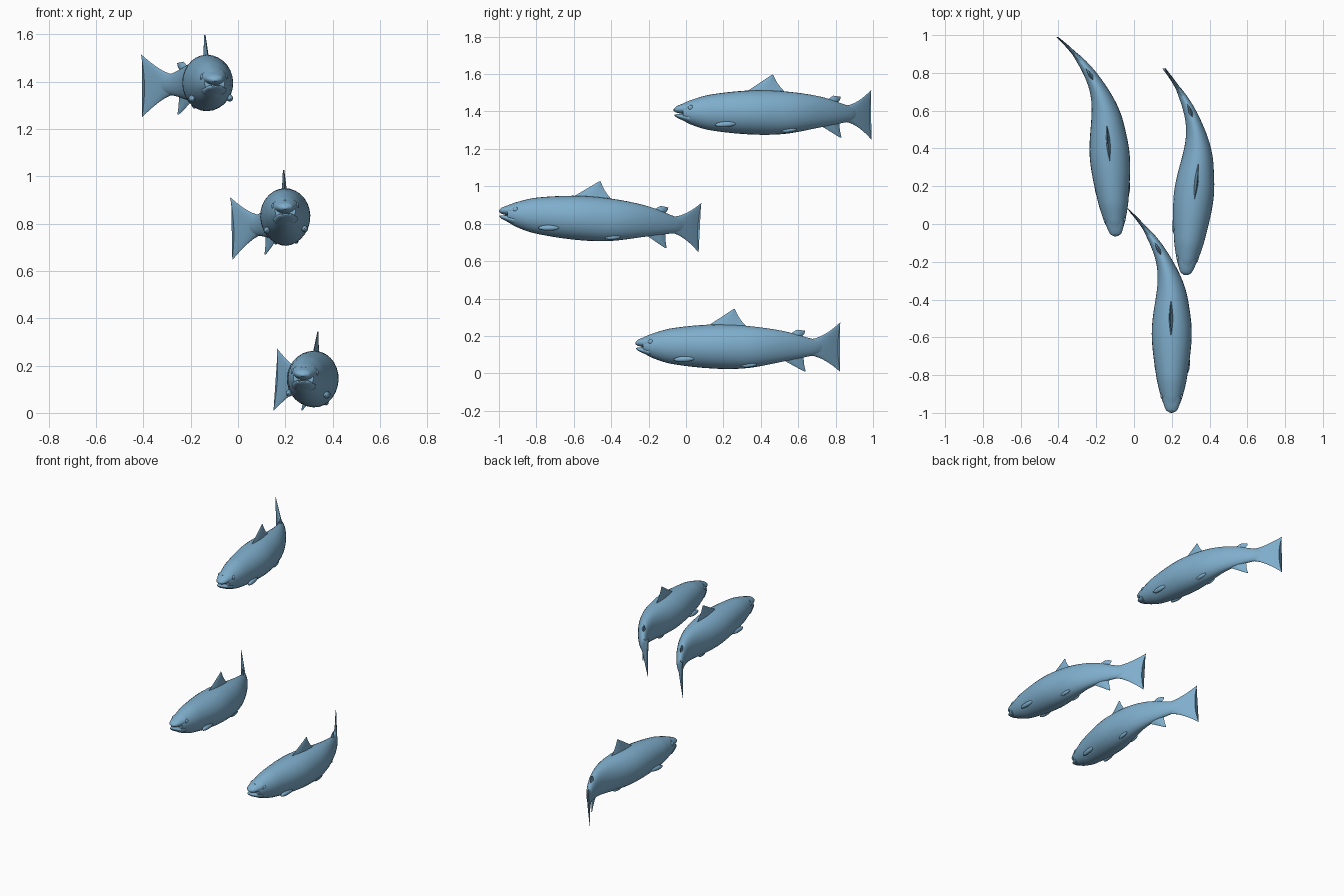
import bpy, bmesh, math
from mathutils import Matrix, Vector

if "Cube" in bpy.data.objects:
    bpy.data.objects.remove(bpy.data.objects["Cube"])

blue = bpy.data.materials.new("fish_blue")
blue.diffuse_color = (0.21, 0.42, 0.60, 1)
blue.use_nodes = True
blue.node_tree.nodes["Principled BSDF"].inputs["Base Color"].default_value = blue.diffuse_color


def bend(x, s, z):
    """Place a point given along a straight fish onto the curved spine."""
    y = s * 1.018
    t = max(0.0, y - 0.57)
    slope = -1.02 * 2.2 * t ** 1.2
    n = math.hypot(1, slope)
    return Vector((-1.02 * t ** 2.2 + x / n, y - x * slope / n, z))


def smooth_rows(rows, steps):
    """Cubic interpolation through rows of (s, top, bottom, half_width)."""
    def tangent(i, k):
        a, b = rows[max(i - 1, 0)], rows[min(i + 1, len(rows) - 1)]
        return (b[k] - a[k]) / (b[0] - a[0])
    out = []
    for i in range(len(rows) - 1):
        p, q = rows[i], rows[i + 1]
        h = q[0] - p[0]
        for j in range(steps):
            u = j / steps
            row = [p[0] + h * u]
            for k in (1, 2, 3):
                row.append((2*u**3 - 3*u**2 + 1) * p[k] + (u**3 - 2*u**2 + u) * h * tangent(i, k)
                           + (3*u**2 - 2*u**3) * q[k] + (u**3 - u**2) * h * tangent(i + 1, k))
            out.append(row)
    return out + [list(rows[-1])]


parts = []


def finish(bm, name):
    bmesh.ops.remove_doubles(bm, verts=bm.verts, dist=0.0002)
    bmesh.ops.recalc_face_normals(bm, faces=bm.faces)
    me = bpy.data.meshes.new(name)
    bm.to_mesh(me)
    bm.free()
    me.materials.append(blue)
    me.shade_smooth()
    me.set_sharp_from_angle(angle=math.radians(50))
    parts.append(me)


def loft(name, rows, steps, fork=0.0, sides=28):
    """Elliptical rings along the spine; fork sweeps the ring ends backwards."""
    bm = bmesh.new()
    rings = []
    first, last = rows[0][0], rows[-1][0]
    for s, top, bot, w in smooth_rows(rows, steps):
        ring = []
        for i in range(sides):
            a = 2 * math.pi * i / sides
            c = math.sin(a)
            z = (top + bot) / 2 + (top - bot) / 2 * c
            sweep = fork * c * c * (s - first) / (last - first)
            ring.append(bm.verts.new(bend(w * math.cos(a), s + sweep, z)))
        rings.append(ring)
    for a, b in zip(rings, rings[1:]):
        for i in range(sides):
            j = (i + 1) % sides
            bm.faces.new((a[i], a[j], b[j], b[i]))
    bm.faces.new(rings[0])
    bm.faces.new(rings[-1])
    finish(bm, name)


def fin(name, root, tip, thick, scoop=0.0, n=10, levels=5):
    """Lens-shaped blade; root and tip are (front_s, front_z, back_s, back_z)."""
    bm = bmesh.new()
    sheets = []
    for side in (-1, 1):
        grid = []
        for level in range(levels + 1):
            v = level / levels
            fs, fz, bs, bz = [a + (b - a) * v for a, b in zip(root, tip)]
            bs -= scoop * math.sin(math.pi * v)
            grid.append([bm.verts.new(bend(side * thick * (1 - 0.75 * v) * math.sin(math.pi * u / n),
                                           fs + (bs - fs) * u / n, fz + (bz - fz) * u / n))
                         for u in range(n + 1)])
        for a, b in zip(grid, grid[1:]):
            for u in range(n):
                bm.faces.new((a[u], a[u + 1], b[u + 1], b[u]))
        sheets.append(grid)
    lo, hi = sheets[0][-1], sheets[1][-1]
    for u in range(n):
        bm.faces.new((lo[u], lo[u + 1], hi[u + 1], hi[u]))
    finish(bm, name)


def pair(name, centre, radii, pitch=0.0):
    """Two mirrored ellipsoids on the flanks."""
    bm = bmesh.new()
    for side in (-1, 1):
        made = bmesh.ops.create_uvsphere(bm, u_segments=16, v_segments=10, radius=1)["verts"]
        for v in made:
            p = Matrix.Rotation(pitch, 3, 'X') @ Vector([v.co[k] * radii[k] for k in range(3)])
            v.co = bend(side * (centre[0] + p.x), centre[1] + p.y, centre[2] + p.z)
    finish(bm, name)


# torso, narrowing to the tail root
loft("body", [(.045, .052, -.036, .043), (.09, .071, -.060, .059), (.19, .100, -.090, .082),
              (.41, .123, -.113, .106), (.59, .117, -.109, .086), (.78, .089, -.073, .044),
              (.93, .043, -.043, .019), (.97, .038, -.036, .010)], 7)

# open mouth
loft("upper_jaw", [(0, .024, .012, .010), (.014, .038, .004, .030), (.08, .064, -.01, .054)], 5)
loft("lower_jaw", [(.004, -.007, -.013, .010), (.018, -.004, -.024, .028), (.08, 0, -.052, .052)], 5)

# tail flares by a power curve while thinning
tail = []
for i in range(9):
    u = i / 8
    half = .044 + .089 * u ** 1.7
    tail.append((.91 + .134 * u, half - .003 * u, -half - .003 * u, .016 - .012 * u))
loft("tail_fin", tail, 2, 0.014)

# upright fins along the midline
fin("dorsal_fin", (.36, .10, .60, .10), (.517, .207, .524, .206), .012, .01)
fin("adipose_fin", (.79, .06, .865, .055), (.845, .096, .886, .090), .013, -.006)
fin("anal_fin", (.75, -.05, .88, -.04), (.882, -.128, .890, -.127), .010, .004)

# paired flank details
pair("pectoral_fins", (.080, .265, -.060), (.014, .055, .015), 0.06)
pair("pelvic_fins", (.043, .60, -.090), (.010, .040, .012), 0.12)
pair("eyes", (.050, .085, .030), (.008, .014, .013))

# nose position, then yaw, pitch and roll in degrees
school = {
    "upper_fish": ((-.095, -.065, 1.39), 4.5, 0, -1),
    "middle_fish": ((.20, -1.0, .85), 0, -3.2, -2),
    "lower_fish": ((.272, -.27, .143), -6, -.6, 3),
}
for fish, (nose, yaw, pitch, roll) in school.items():
    place = Matrix.Translation(nose)
    for angle, axis in ((yaw, 'Z'), (pitch, 'X'), (roll, 'Y')):
        place = place @ Matrix.Rotation(math.radians(angle), 4, axis)
    for mesh in parts:
        ob = bpy.data.objects.new(fish + "_" + mesh.name, mesh)
        ob.matrix_world = place
        bpy.context.collection.objects.link(ob)
